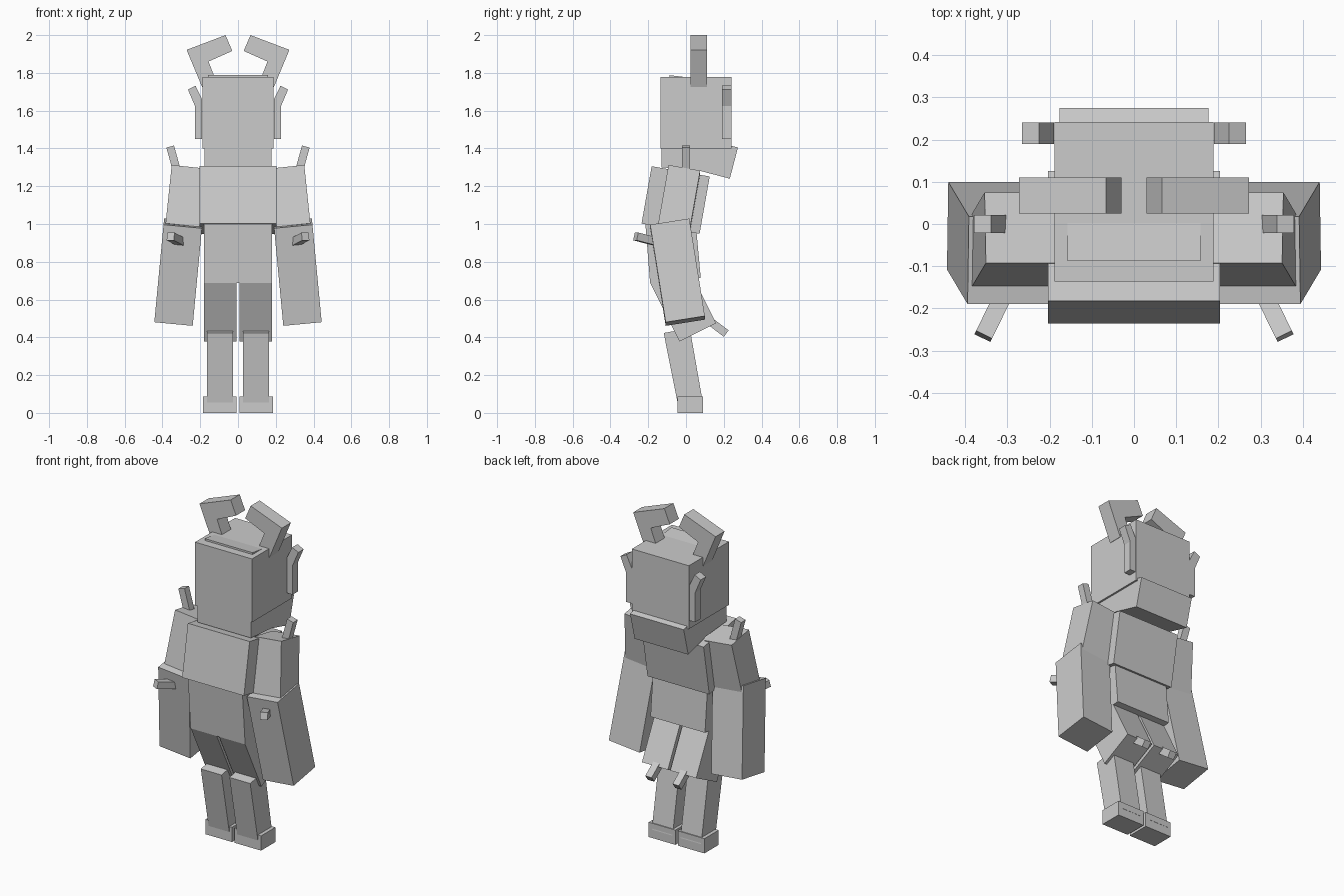
import bpy, bmesh
from math import radians
from mathutils import Vector

cube = bpy.data.objects.get("Cube")
if cube:
    bpy.data.objects.remove(cube, do_unlink=True)

grey = bpy.data.materials.new("plain grey")
grey.use_nodes = True
grey.diffuse_color = (0.6, 0.6, 0.6, 1)
grey.node_tree.nodes["Principled BSDF"].inputs["Base Color"].default_value = (0.6, 0.6, 0.6, 1)


def finish(name, bm):
    bmesh.ops.recalc_face_normals(bm, faces=bm.faces)
    mesh = bpy.data.meshes.new(name)
    bm.to_mesh(mesh)
    bm.free()
    mesh.materials.append(grey)
    obj = bpy.data.objects.new(name, mesh)
    bpy.context.collection.objects.link(obj)
    return obj


def box(name, centre, size, pitch=0, roll=0):
    bm = bmesh.new()
    bmesh.ops.create_cube(bm, size=1)
    bmesh.ops.scale(bm, vec=size, verts=bm.verts)
    obj = finish(name, bm)
    obj.location = centre
    obj.rotation_euler = (radians(pitch), radians(roll), 0)
    return obj


def prism(name, start, shift):
    """Extrude a flat outline of 3D points along a vector."""
    bm = bmesh.new()
    face = bm.faces.new([bm.verts.new(p) for p in start])
    out = bmesh.ops.extrude_face_region(bm, geom=[face], use_keep_orig=True)
    moved = [v for v in out["geom"] if isinstance(v, bmesh.types.BMVert)]
    bmesh.ops.translate(bm, vec=shift, verts=moved)
    return finish(name, bm)


def side_prism(name, outline, x0, x1):
    return prism(name, [(x0, y, z) for y, z in outline], (x1 - x0, 0, 0))


def front_prism(name, outline, side, y0, y1):
    return prism(name, [(side * x, y0, z) for x, z in outline], (0, y1 - y0, 0))


def spike(name, a, b, width):
    a, b = Vector(a), Vector(b)
    obj = box(name, (a + b) / 2, (width, width, (b - a).length))
    obj.rotation_euler = (b - a).to_track_quat("Z", "Y").to_euler()


# Head, brow plate and sloping neck
box("head", (0, 0.053, 1.588), (0.376, 0.378, 0.378))
side_prism("crown_plate", [(-0.088, 1.7), (-0.088, 1.788), (0.01, 1.776), (0.01, 1.7)], -0.158, 0.158)
side_prism("neck", [(-0.13, 1.45), (-0.13, 1.3), (0.06, 1.285), (0.232, 1.24),
                    (0.275, 1.405), (0.1, 1.45)], -0.177, 0.177)

# Leaning torso
box("chest", (0, -0.055, 1.127), (0.408, 0.312, 0.308), pitch=-10)
side_prism("waist", [(-0.215, 1.0), (0.05, 1.02), (0.078, 0.715), (-0.19, 0.688)], -0.18, 0.18)

for s, label in ((1, "left"), (-1, "right")):
    # Horn and ear
    front_prism(label + "_horn", [(0.272, 1.922), (0.066, 2.0), (0.03, 1.916), (0.156, 1.86),
                                  (0.105, 1.73), (0.19, 1.725)], s, 0.025, 0.11)
    front_prism(label + "_ear", [(0.265, 1.712), (0.225, 1.732), (0.19, 1.66), (0.19, 1.45),
                                 (0.228, 1.45), (0.228, 1.625)], s, 0.19, 0.24)

    # Arm with shoulder and elbow spikes
    box(label + "_upper_arm", (s * 0.279, -0.036, 1.134), (0.18, 0.17, 0.315), -10, s * -6)
    box(label + "_forearm", (s * 0.3155, -0.045, 0.745), (0.204, 0.21, 0.525), 9, s * -5.4)
    spike(label + "_shoulder_spike", (s * 0.323, 0, 1.28), (s * 0.359, 0, 1.41), 0.042)
    spike(label + "_elbow_spike", (s * 0.305, -0.16, 0.907), (s * 0.357, -0.266, 0.934), 0.042)

    # Leg with spike behind the knee
    side_prism(label + "_thigh", [(-0.19, 0.69), (-0.035, 0.378), (0.16, 0.475), (0.0, 0.79)],
               s * 0.008, s * 0.179)
    spike(label + "_knee_spike", (s * 0.09, 0.12, 0.49), (s * 0.09, 0.213, 0.42), 0.042)
    side_prism(label + "_shin", [(-0.118, 0.423), (0.02, 0.448), (0.09, 0.05), (-0.04, 0.03)],
               s * 0.026, s * 0.163)
    box(label + "_foot", (s * 0.096, 0.022, 0.044), (0.176, 0.134, 0.088))
